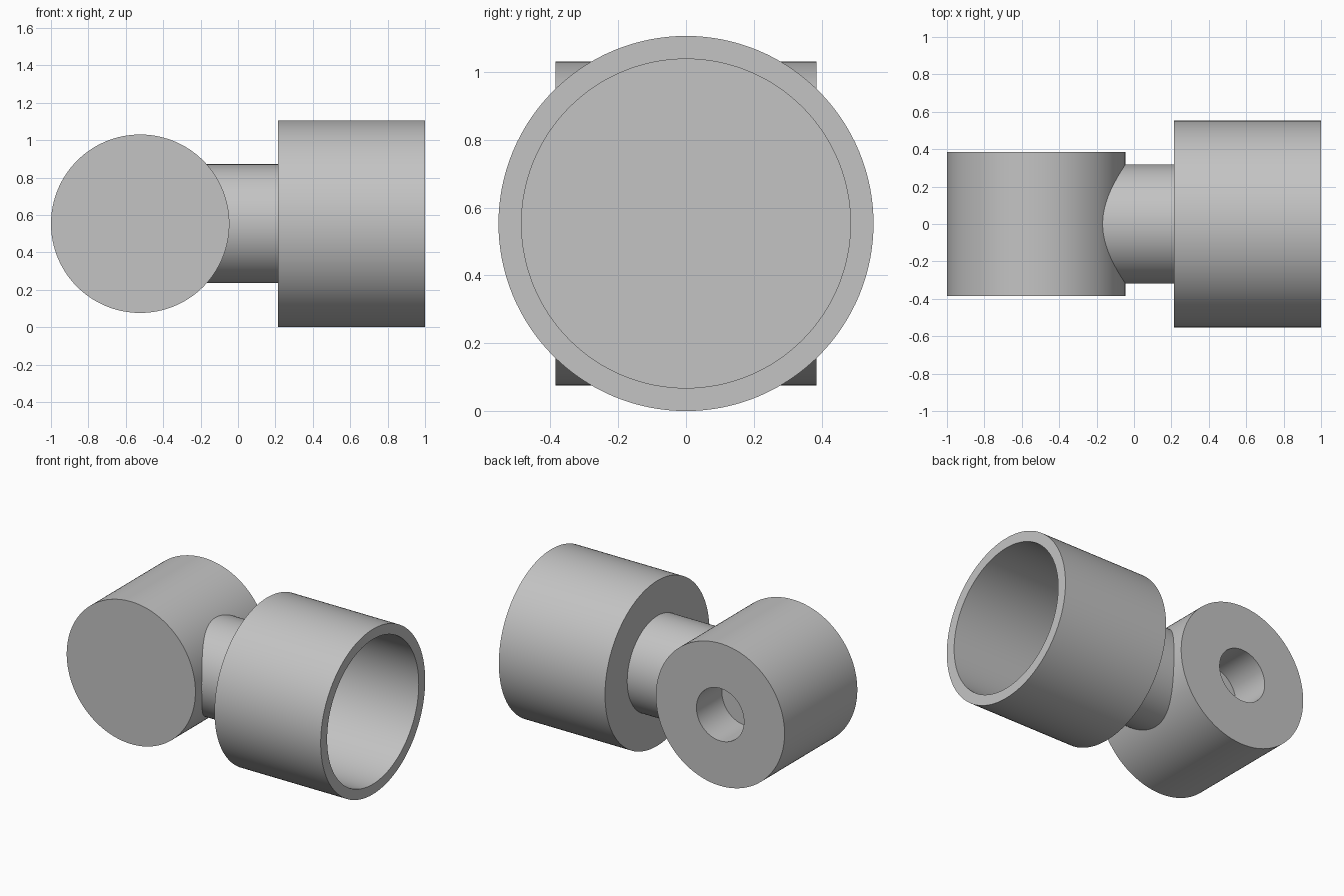
import bpy
import bmesh
from math import pi, radians
from mathutils import Matrix, Vector

default_cube = bpy.data.objects.get("Cube")
if default_cube:
    bpy.data.objects.remove(default_cube, do_unlink=True)

SEGMENTS = 128
AXIS_HEIGHT = 0.553

# Single plain grey material
GREY = (0.55, 0.55, 0.55, 1.0)
grey = bpy.data.materials.new("plain_grey")
grey.use_nodes = True
grey.diffuse_color = GREY
grey.node_tree.nodes["Principled BSDF"].inputs["Base Color"].default_value = GREY

# Rotations that lay a vertical lathe axis along +x or +y
ALONG_X = Matrix.Rotation(pi / 2, 4, "Y")
ALONG_Y = Matrix.Rotation(-pi / 2, 4, "X")


def lathe(name, profile, rotation, location):
    """Revolve (radius, distance) points and lay the solid along an axis."""
    bm = bmesh.new()
    points = [bm.verts.new((r, 0, t)) for r, t in profile]
    edges = [bm.edges.new(pair) for pair in zip(points, points[1:])]
    bmesh.ops.spin(bm, geom=points + edges, axis=(0, 0, 1), cent=(0, 0, 0),
                   angle=2 * pi, steps=SEGMENTS)
    bmesh.ops.remove_doubles(bm, verts=bm.verts, dist=1e-4)
    bmesh.ops.recalc_face_normals(bm, faces=bm.faces)
    bm.transform(rotation)
    mesh = bpy.data.meshes.new(name)
    bm.to_mesh(mesh)
    bm.free()
    mesh.materials.append(grey)
    obj = bpy.data.objects.new(name, mesh)
    obj.location = Vector(location)
    bpy.context.collection.objects.link(obj)
    bpy.ops.object.select_all(action="DESELECT")
    obj.select_set(True)
    bpy.context.view_layer.objects.active = obj
    bpy.ops.object.shade_smooth_by_angle(angle=radians(30))
    return obj


# Cross barrel with a blind bore in its back face
half, bore, bore_floor = 0.385, 0.176, 0.115
lathe("cross_barrel",
      [(0, -half), (0.477, -half), (0.477, half),
       (bore, half), (bore, bore_floor), (0, bore_floor)],
      ALONG_Y, (-0.523, 0, AXIS_HEIGHT))

# Neck running from inside the barrel into the cup floor
lathe("neck", [(0, -0.25), (0.318, -0.25), (0.318, 0.24), (0, 0.24)],
      ALONG_X, (0, 0, AXIS_HEIGHT))

# Open cup with a thin wall and floor
outer, inner, back, floor, rim = 0.553, 0.485, 0.213, 0.281, 1.0
lathe("open_cup",
      [(0, back), (outer, back), (outer, rim),
       (inner, rim), (inner, floor), (0, floor)],
      ALONG_X, (0, 0, AXIS_HEIGHT))
